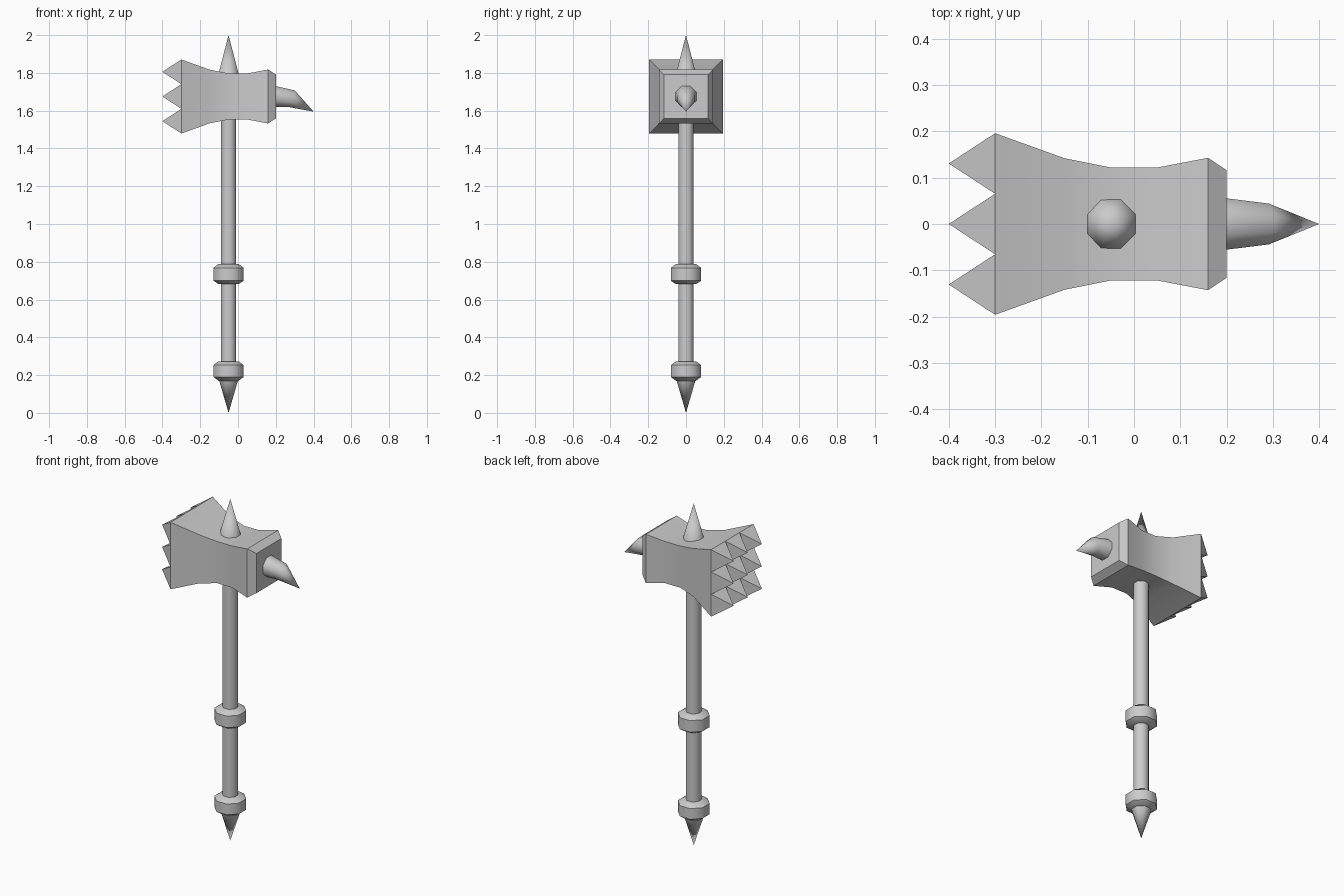
import bpy, bmesh, math
from mathutils import Vector

if "Cube" in bpy.data.objects:
    bpy.data.objects.remove(bpy.data.objects["Cube"])

CX = -0.05      # shaft axis
HZ = 1.675      # head centre height


def finish(name, bm, angle):
    bmesh.ops.remove_doubles(bm, verts=bm.verts, dist=1e-5)
    bmesh.ops.recalc_face_normals(bm, faces=bm.faces)
    me = bpy.data.meshes.new(name)
    bm.to_mesh(me)
    bm.free()
    ob = bpy.data.objects.new(name, me)
    bpy.context.collection.objects.link(ob)
    bpy.ops.object.select_all(action='DESELECT')
    bpy.context.view_layer.objects.active = ob
    ob.select_set(True)
    bpy.ops.object.shade_smooth_by_angle(angle=math.radians(angle))
    return ob


def skin(bm, rings, cap_start=True, cap_end=True):
    """Bridge successive rings; a ring of one point makes a tip."""
    vr = [[bm.verts.new(p) for p in r] for r in rings]
    for a, b in zip(vr, vr[1:]):
        n = max(len(a), len(b))
        for i in range(n):
            j = (i + 1) % n
            if len(b) == 1:
                bm.faces.new((a[i], a[j], b[0]))
            elif len(a) == 1:
                bm.faces.new((a[0], b[j], b[i]))
            else:
                bm.faces.new((a[i], a[j], b[j], b[i]))
    if cap_start and len(vr[0]) > 2:
        bm.faces.new(vr[0])
    if cap_end and len(vr[-1]) > 2:
        bm.faces.new(vr[-1])


def octagon(apothem):
    r = apothem / math.cos(math.pi / 8)
    return [(r * math.cos(a), r * math.sin(a))
            for a in (math.pi / 8 + k * math.pi / 4 for k in range(8))]


def turned(name, profile):
    """Eight-sided part around the shaft axis from (radius, z) pairs."""
    bm = bmesh.new()
    skin(bm, [[(CX + x, y, z) for x, y in octagon(r)] if r else [(CX, 0, z)]
              for r, z in profile])
    return finish(name, bm, 47)


# Shaft, collars and end spikes
turned("shaft", [(0.04, 0.2), (0.04, 1.6)])
turned("grip_collar", [(0.055, 0.683), (0.08, 0.70), (0.08, 0.768), (0.055, 0.787)])
turned("pommel_collar", [(0.052, 0.17), (0.08, 0.19), (0.08, 0.253), (0.055, 0.272)])
turned("pommel_spike", [(0, 0), (0.05, 0.172)])
turned("top_spike", [(0.056, 1.785), (0, 2.0)])

# Waisted square head with a 3 x 3 field of pyramids on the striking face
bm = bmesh.new()
section = [(-0.30, 0.196), (-0.15, 0.142), (-0.05, 0.122),
           (0.05, 0.122), (0.16, 0.143), (0.20, 0.116)]
skin(bm, [[(x, sy * h, HZ + sz * h) for sy, sz in ((-1, -1), (1, -1), (1, 1), (-1, 1))]
          for x, h in section], cap_start=False)
c = 0.196 / 3
for i in (-1, 0, 1):
    for j in (-1, 0, 1):
        y, z = 2 * c * i, HZ + 2 * c * j
        base = [(-0.30, y + a * c, z + b * c)
                for a, b in ((-1, -1), (1, -1), (1, 1), (-1, 1))]
        skin(bm, [base, [(-0.40, y, z)]], cap_start=False)
finish("hammer_head", bm, 30)

# Drooping horn behind the head
bm = bmesh.new()
root = [(0.195, y, HZ + z) for y, z in octagon(0.056)]
bend = [(0.285 + 0.36 * z, y, 1.663 + z) for y, z in octagon(0.044)]
skin(bm, [root, bend, [(0.40, 0, 1.595)]])
finish("rear_horn", bm, 47)
